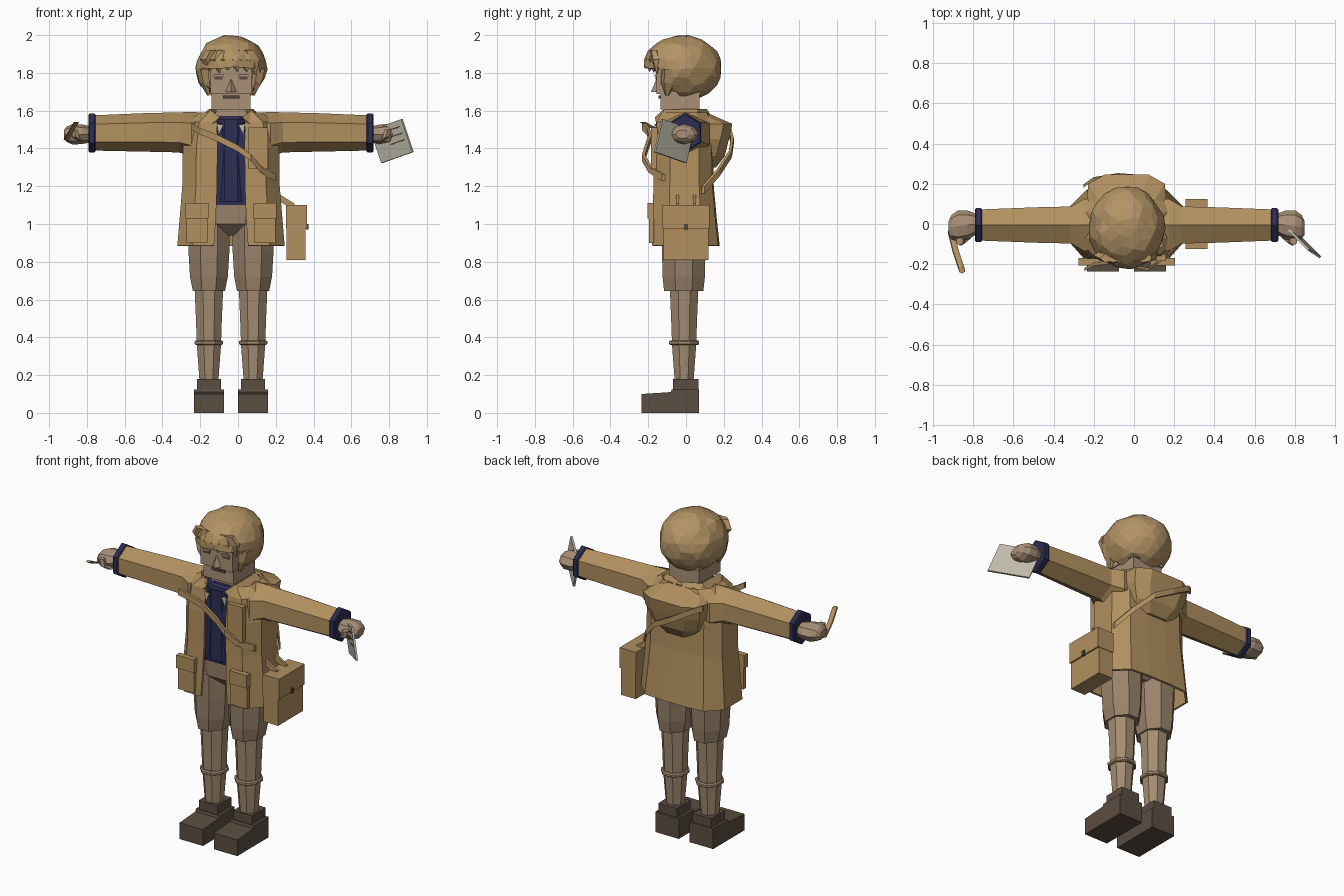
import bpy, bmesh, random
from math import sin, cos, pi
from mathutils import Vector, Matrix

cube = bpy.data.objects.get("Cube")
if cube:
    bpy.data.objects.remove(cube)
random.seed(4)
C = -0.037  # centre line of the figure


def material(name, r, g, b):
    m = bpy.data.materials.new(name)
    m.use_nodes = True
    m.diffuse_color = (r, g, b, 1)
    m.node_tree.nodes["Principled BSDF"].inputs["Base Color"].default_value = (r, g, b, 1)
    return m


TAN = material("tan cloth", .44, .28, .115)
HAIR = material("sandy hair", .45, .29, .13)
SKIN = material("skin", .40, .28, .185)
SHORTS = material("brown shorts", .32, .225, .145)
SOCK = material("beige socks", .37, .265, .165)
NAVY = material("navy knit", .026, .026, .09)
BOOT = material("dark boots", .105, .075, .052)
PAPER = material("paper", .52, .49, .40)
DARK = material("dark detail", .09, .062, .045)


def make(name, bm, mat):
    bmesh.ops.recalc_face_normals(bm, faces=bm.faces)
    me = bpy.data.meshes.new(name)
    bm.to_mesh(me)
    bm.free()
    me.materials.append(mat)
    ob = bpy.data.objects.new(name, me)
    bpy.context.collection.objects.link(ob)
    return ob


def loft(name, sections, mat, closed=True, caps=True):
    bm = bmesh.new()
    rows = [[bm.verts.new(p) for p in s] for s in sections]
    n = len(rows[0])
    for a, b in zip(rows, rows[1:]):
        for i in range(n if closed else n - 1):
            j = (i + 1) % n
            bm.faces.new((a[i], a[j], b[j], b[i]))
    if caps:
        bm.faces.new(rows[0])
        bm.faces.new(rows[-1])
    return make(name, bm, mat)


def box(name, x, y, z, mat):
    """Box from (low, high) pairs."""
    mid = [(p[0] + p[1]) / 2 for p in (x, y, z)]
    size = [p[1] - p[0] for p in (x, y, z)]
    bm = bmesh.new()
    bmesh.ops.create_cube(bm, size=1, matrix=Matrix.Translation(mid) @ Matrix.Diagonal((*size, 1)))
    return make(name, bm, mat)


def ring(x, y, z, rx, ry, n=8):
    return [(x + rx * cos(2 * pi * (i + .5) / n) / cos(pi / n),
             y + ry * sin(2 * pi * (i + .5) / n) / cos(pi / n), z) for i in range(n)]


def side_ring(x, y, z, ry, rz, n=6):
    return [(x, y + ry * sin(2 * pi * i / n) / sin(pi / 3), z + rz * cos(2 * pi * i / n)) for i in range(n)]


def strap(name, path, mat, w=.018, t=.008):
    loft(name, [[(x, y - t, z - w), (x, y + t, z - w), (x, y + t, z + w), (x, y - t, z + w)]
                for x, y, z in path], mat)


for s, side in ((1, "left"), (-1, "right")):
    lx = C + s * .117
    # Boots
    boot = [(-.235, 0), (.07, 0), (.07, .125), (-.075, .125), (-.08, .11), (-.235, .1)]
    loft(side + "_boot", [[(lx + d, y, z) for y, z in boot] for d in (-.08, .08)], BOOT)
    box(side + "_boot_cuff", (lx - .063, lx + .063), (-.07, .065), (.12, .18), BOOT)
    # Legs, sock bands and shorts
    loft(side + "_sock", [ring(lx, -.01, z, r, r) for z, r in
                          ((.17, .05), (.36, .064), (.48, .068), (.67, .076))], SOCK)
    loft(side + "_sock_band", [ring(lx, -.01, z, r, r + .005) for z, r in
                               ((.36, .068), (.365, .075), (.378, .075), (.384, .068))], SOCK)
    loft(side + "_short_leg", [ring(lx, -.012, z, rx, ry) for z, rx, ry in
                               ((.645, .085, .104), (.72, .1, .112), (.85, .108, .115), (1.0, .112, .115))], SHORTS)
    # Sleeves, cuffs and hands
    ax = lambda d: C + s * d
    loft(side + "_sleeve", [side_ring(ax(d), -.005, z, ry, rz) for d, z, ry, rz in
                            ((.15, 1.475, .125, .115), (.21, 1.475, .13, .118), (.275, 1.485, .092, .106),
                             (.45, 1.485, .088, .102), (.735, 1.482, .077, .093))], TAN)
    loft(side + "_cuff", [side_ring(ax(d), -.005, 1.482, r, r + .02) for d, r in
                          ((.718, .078), (.724, .084), (.748, .084), (.754, .078))], NAVY)
    loft(side + "_hand", [side_ring(ax(d), y, 1.475, ry, rz, 8) for d, y, ry, rz in
                          ((.74, 0, .042, .042), (.79, -.005, .062, .052), (.84, -.01, .066, .054),
                           (.87, -.015, .052, .04), (.884, -.02, .03, .024))], SKIN)
    # Fingers folded to the front
    loft(side + "_thumb", [ring(ax(d), y, z, .018, .018, 6) for d, y, z in
                           ((.79, -.06, 1.44), (.82, -.085, 1.46), (.83, -.085, 1.5))], SKIN)
    # Coat pockets and shirt collar
    box(side + "_pocket", sorted((ax(.125), ax(.235))), (-.197, -.17), (.9, 1.03), TAN)
    box(side + "_pocket_flap", sorted((ax(.12), ax(.24))), (-.205, -.17), (1.03, 1.11), TAN)
    loft(side + "_shirt_collar", [[(ax(.075), y, 1.53), (ax(.04), y, 1.525), (ax(.066), y, 1.47)]
                                  for y in (-.168, -.16)], PAPER)
    # Coat collar, folded out around the neck
    loft(side + "_collar", [[(ax(a), y, z), (ax(a + .05), y + .01, z - .045), (ax(a + .03), y + .03, z - .05)]
                            for a, y, z in ((.06, -.165, 1.565), (.11, -.12, 1.605),
                                            (.115, .06, 1.61), (.01, .11, 1.61))], TAN)
    # Eyes and brows
    box(side + "_eye", sorted((ax(.045), ax(.088))), (-.161, -.15), (1.765, 1.782), DARK)
    box(side + "_eyelid", sorted((ax(.04), ax(.092))), (-.166, -.15), (1.782, 1.792), SKIN)
    # Side locks
    loft(side + "_side_lock", [ring(ax(d), y, z, r, r * 1.5, 5) for d, y, z, r in
                               ((.15, -.08, 1.82, .03), (.138, -.09, 1.75, .024), (.12, -.1, 1.68, .005))], HAIR)

# Torso: jumper and top of the shorts
loft("jumper", [ring(C, -.01, z, rx, ry) for z, rx, ry in
                ((1.1, .2, .135), (1.4, .2, .15), (1.53, .16, .14), (1.57, .1, .1))], NAVY)
loft("jumper_front", [ring(C, -.1, z, .085, .06) for z in (1.12, 1.555)], NAVY)
loft("shorts_top", [ring(C, -.01, z, rx, ry) for z, rx, ry in
                    ((.94, .04, .06), (1.0, .17, .125), (1.13, .2, .13))], SHORTS)

# Open coat


def coat_section(z, hw, front, back, gap):
    half = [(gap, front), (hw * .72, front), (hw, front * .5), (hw, back * .5), (hw * .7, back), (hw * .25, back * 1.05)]
    return [(C + x, y, z) for x, y in half] + [(C - x, y, z) for x, y in reversed(half)]


coat = loft("coat", [coat_section(*v) for v in (
    (.885, .284, -.18, .17, .09), (1.03, .272, -.178, .155, .08), (1.2, .258, -.172, .14, .074),
    (1.4, .255, -.17, .135, .072), (1.54, .235, -.155, .13, .074), (1.59, .165, -.13, .11, .08))],
    TAN, closed=False, caps=False)
thick = coat.modifiers.new("thickness", "SOLIDIFY")
thick.thickness = .014
box("chest_panel", (.055, .16), (-.185, -.15), (1.29, 1.51), TAN)

# Hood hanging on the back


def hood_section(z, hw, inner, outer):
    half = [(hw, inner), (hw * .95, outer - .045), (hw * .55, outer)]
    return [(C + x, y, z) for x, y in half] + [(C - x, y, z) for x, y in reversed(half)]


loft("hood", [hood_section(*v) for v in (
    (1.3, .1, .1, .16), (1.36, .16, .1, .205), (1.45, .195, .1, .228), (1.53, .2, .1, .245), (1.585, .12, .06, .12))], TAN)

# Satchel with flap, latch and straps
box("satchel", (.258, .357), (-.12, .12), (.81, 1.09), TAN)
box("satchel_flap", (.255, .366), (-.124, .124), (.975, 1.1), TAN)
box("satchel_latch", (.36, .373), (-.01, .01), (.97, 1.0), DARK)
strap("front_strap", [(-.245, -.225, 1.515), (-.2, -.2, 1.49), (-.11, -.19, 1.455), (0, -.21, 1.4),
                      (.07, -.225, 1.35), (.12, -.19, 1.29), (.2, -.12, 1.245)], TAN)
strap("back_strap", [(-.25, .19, 1.53), (-.2, .225, 1.51), (-.08, .245, 1.44), (.05, .235, 1.37),
                     (.15, .17, 1.27), (.22, .09, 1.18)], TAN)
for name, y in (("front_bag_strap", -.045), ("back_bag_strap", .045)):
    strap(name, [(.2, y, 1.15), (.25, y, 1.12), (.3, y, 1.09)], TAN)

# Head, nose and mouth
box("neck", (C - .08, C + .08), (-.09, .07), (1.54, 1.62), SKIN)
box("jaw", (C - .102, C + .102), (-.135, .072), (1.605, 1.69), SKIN)
box("face", (C - .108, C + .108), (-.155, .08), (1.688, 1.87), SKIN)
loft("nose", [[(C - w, -.15, z), (C + w, -.15, z), (C, y, z)] for w, y, z in
              ((.034, -.185, 1.7), (.006, -.158, 1.765))], SKIN)
box("mouth", (C - .042, C + .046), (-.145, -.13), (1.664, 1.68), DARK)

# Shaggy hair shell, open over the face
bm = bmesh.new()
bmesh.ops.create_icosphere(bm, subdivisions=3, radius=1, matrix=Matrix.Translation((C, -.02, 1.825))
                           @ Matrix.Diagonal((.188, .208, .175, 1)))
for v in bm.verts:
    v.co += Vector([random.uniform(-.006, .006) for _ in range(3)])
gone = [f for f in bm.faces if (lambda c: (c.y < -.125 and c.z < 1.835) or (c.y < -.03 and c.z < 1.7))
        (f.calc_center_median())]
bmesh.ops.delete(bm, geom=gone, context="FACES")
make("hair", bm, HAIR)
for i, d in enumerate((-.12, -.075, -.03, .02, .07, .115)):
    drop = random.uniform(0, .025)
    loft("fringe_lock_%d" % (i + 1), [ring(C + x, y, z, r, r * .6, 5) for x, y, z, r in
         ((d * .8, -.17, 1.92, .03), (d, -.205 + abs(d) * .4, 1.87, .036),
          (d + .015, -.2 + abs(d) * .4, 1.815 - drop, .004))], HAIR)

# Notebook in the left hand
u, v = Vector((-.164, .165, -.058)), Vector((-.058, .038, .175))
n = u.cross(v).normalized()
mid = Vector((.815, -.064, 1.439))


def sheet(name, a, b, t, lift, mat):
    """Thin panel spanning ranges a and b across the page."""
    loft(name, [[mid + u * p + v * q + n * h for p, q in
                 ((a[0], b[0]), (a[1], b[0]), (a[1], b[1]), (a[0], b[1]))]
                for h in (lift, lift + t)], mat)


sheet("notebook", (-.5, .5), (-.5, .5), .012, -.006, PAPER)
for i in range(3):
    q = .3 - i * .2
    sheet("written_line_%d" % (i + 1), (-.4, .05), (q, q + .03), .002, -.008, DARK)

# Wooden stick in the right hand
loft("stick", [ring(x, y, z, .014, .014, 6) for x, y, z in
               ((-.91, -.04, 1.445), (-.885, -.14, 1.49), (-.855, -.23, 1.54))], TAN)
